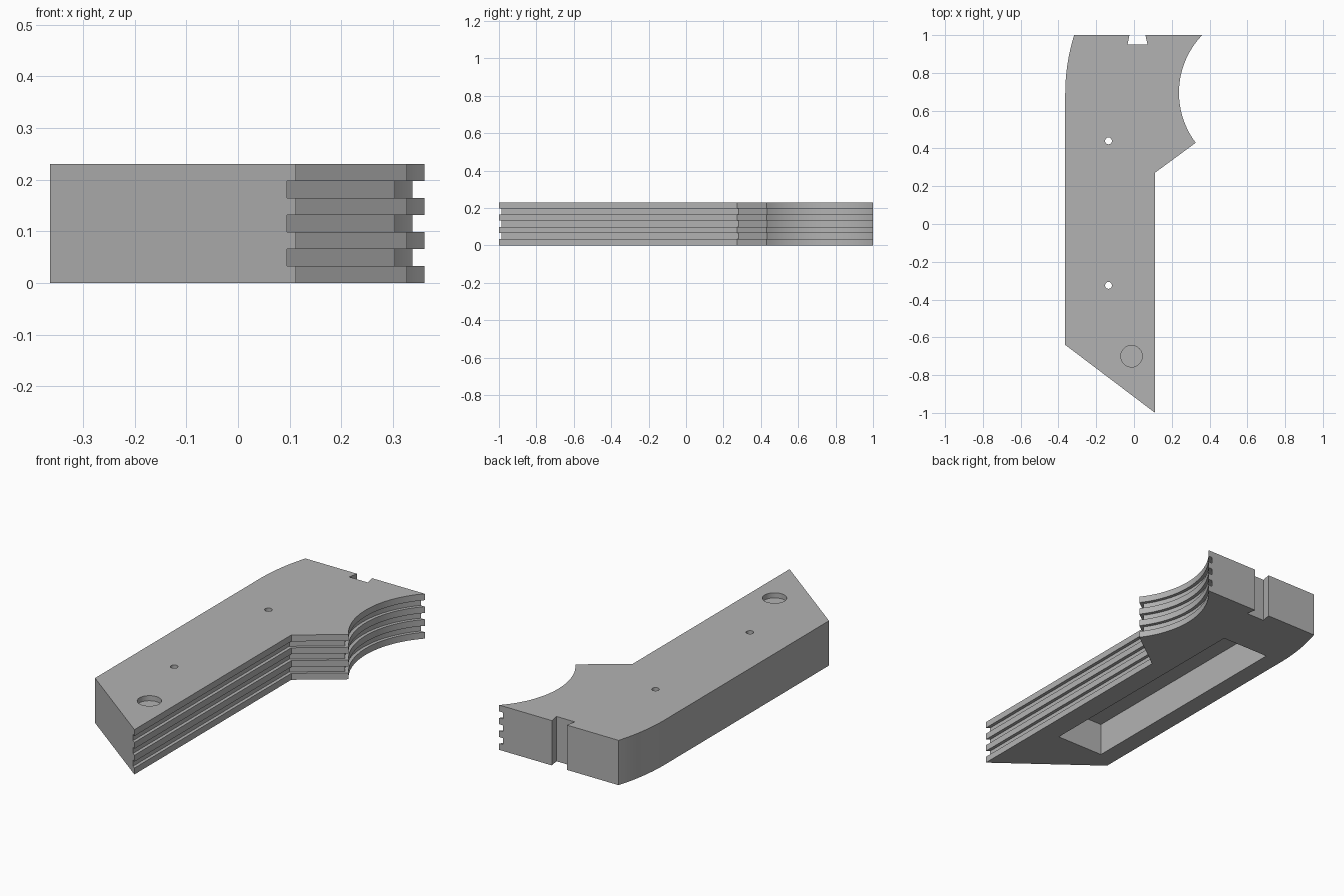
import bpy
import bmesh
import math

cube = bpy.data.objects.get("Cube")
if cube:
    bpy.data.objects.remove(cube, do_unlink=True)

HEIGHT = 0.23
GROOVE = 0.017

grey = bpy.data.materials.new("plain grey")
grey.use_nodes = True
colour = (0.45, 0.45, 0.45, 1)
grey.diffuse_color = colour
grey.node_tree.nodes["Principled BSDF"].inputs["Base Color"].default_value = colour


def prism(name, outline, z0, z1):
    """Extrude a flat outline between two heights."""
    bm = bmesh.new()
    face = bm.faces.new([bm.verts.new((x, y, z0)) for x, y in outline])
    result = bmesh.ops.extrude_face_region(bm, geom=[face])
    top = [v for v in result["geom"] if isinstance(v, bmesh.types.BMVert)]
    bmesh.ops.translate(bm, verts=top, vec=(0, 0, z1 - z0))
    bmesh.ops.recalc_face_normals(bm, faces=bm.faces)
    mesh = bpy.data.meshes.new(name)
    bm.to_mesh(mesh)
    bm.free()
    mesh.materials.append(grey)
    obj = bpy.data.objects.new(name, mesh)
    bpy.context.collection.objects.link(obj)
    return obj


def arc(cx, cy, r, y0, y1, side, n=28):
    """Points on the left (-1) or right (+1) half of a circle, from y0 to y1."""
    a, b = math.asin((y0 - cy) / r), math.asin((y1 - cy) / r)
    angles = [a + (b - a) * i / n for i in range(n + 1)]
    return [(cx + side * r * math.cos(t), cy + r * math.sin(t)) for t in angles]


def circle(cx, cy, r, n=32):
    return [(cx + r * math.cos(math.tau * i / n), cy + r * math.sin(math.tau * i / n))
            for i in range(n)]


def cut(obj, name, outline, z0, z1):
    """Carve a prism out of the object."""
    cutter = prism(name, outline, z0, z1)
    cutter.hide_render = True
    mod = obj.modifiers.new(name, "BOOLEAN")
    mod.operation = "DIFFERENCE"
    mod.solver = "EXACT"
    mod.object = cutter
    bpy.context.view_layer.objects.active = obj
    bpy.ops.object.modifier_apply(modifier=name)
    bpy.data.objects.remove(cutter, do_unlink=True)


# Body: slanted front end, concave thumb arc, gently curved back corner
CX, CY, R = 0.678, 0.695, 0.44
outline = [(-0.364, -0.64), (0.112, -1), (0.112, 0.272)]
outline += arc(CX, CY, R, 0.43, 1, -1)
outline += arc(0.681, 0.69, 1.045, 0.69, 1, -1, 16)[::-1]
body = prism("grip_body", outline, 0, HEIGHT)

# Three grooves following the straight, diagonal and concave edges
groove = [(0.112 - GROOVE, -1.1), (0.112 - GROOVE, 0.28)]
groove += arc(CX, CY, R + GROOVE, 0.433, 1.03, -1)
groove += [(0.6, 1.03), (0.6, -1.1)]
step = HEIGHT / 7
for i in (1, 3, 5):
    cut(body, "groove_cutter", groove, i * step, (i + 1) * step)

# Dovetail slot through the back end
cut(body, "dovetail_cutter",
    [(-0.034, 0.95), (0.071, 0.95), (0.059, 1.01), (-0.022, 1.01)], -0.1, 0.4)

# Pocket in the underside, with two small holes opening into it
cut(body, "pocket_cutter",
    [(-0.27, -0.575), (0, -0.575), (0, 0.69), (-0.27, 0.69)], -0.1, 0.17)
for y in (-0.325, 0.44):
    cut(body, "hole_cutter", circle(-0.135, y, 0.018), 0.1, 0.4)

# Shallow round recess near the front tip
cut(body, "recess_cutter", circle(-0.013, -0.7, 0.057), HEIGHT - 0.026, 0.4)

bpy.ops.object.select_all(action="DESELECT")
body.select_set(True)
bpy.context.view_layer.objects.active = body
bpy.ops.object.shade_smooth_by_angle(angle=math.radians(25))
